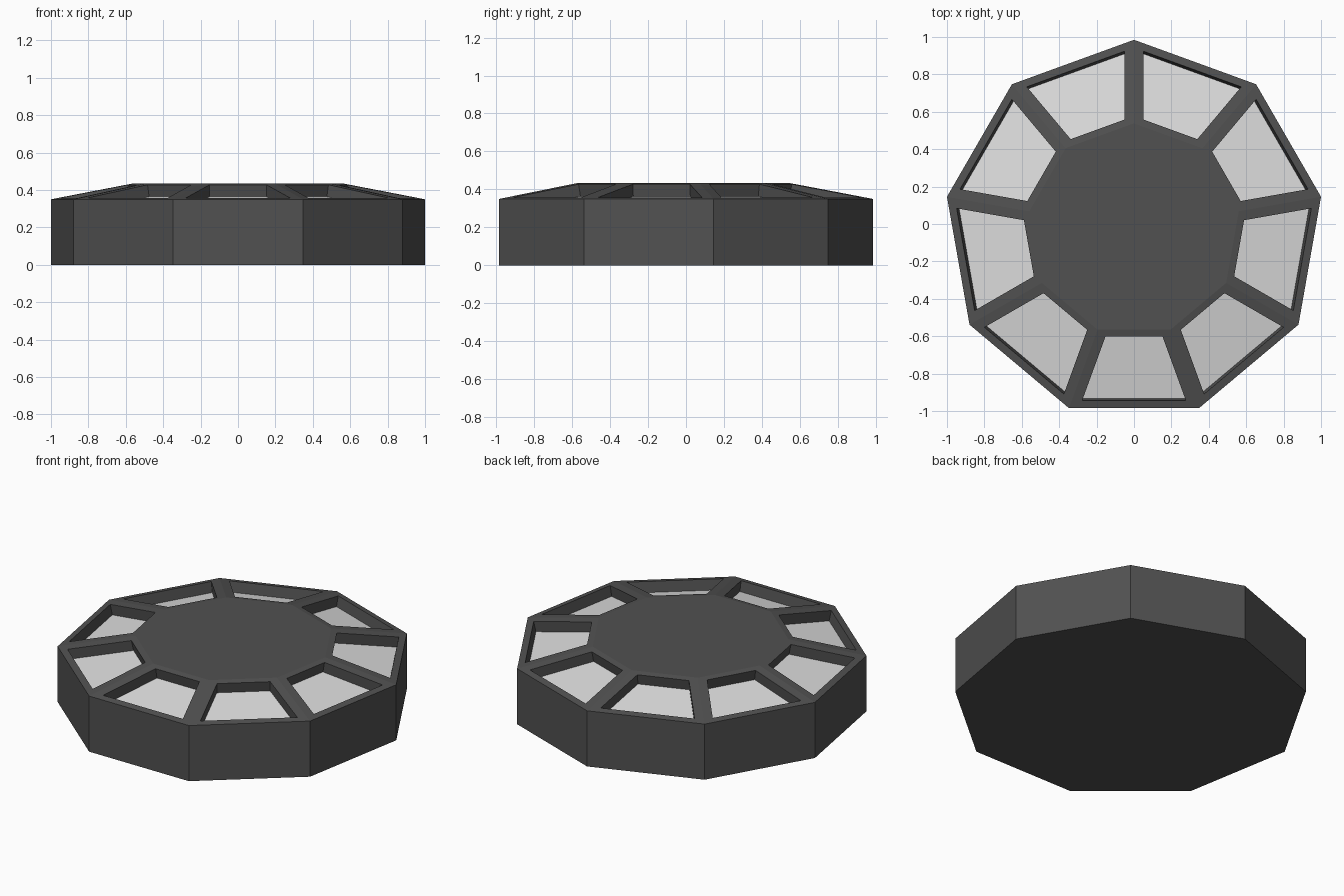
import bpy, bmesh, math
from mathutils import Vector, Matrix

if "Cube" in bpy.data.objects:
    bpy.data.objects.remove(bpy.data.objects["Cube"])

SIDES = 9
HALF = math.pi / SIDES
R_OUT, R_TOP = 1.0154, 0.569          # corner radii of the wall and the flat top
Z_WALL, Z_TOP = 0.35, 0.435
RIM_OUT, RIM_IN, BAR = 0.04, 0.036, 0.052   # frame widths around each window
DEPTH = 0.065
CENTRE_Y = -R_OUT * (1 - math.cos(HALF)) / 2


def material(name, value):
    m = bpy.data.materials.new(name)
    m.diffuse_color = (value, value, value, 1)
    m.use_nodes = True
    m.node_tree.nodes["Principled BSDF"].inputs["Base Color"].default_value = m.diffuse_color
    return m


def make_object(name, bm, mat):
    bmesh.ops.remove_doubles(bm, verts=bm.verts, dist=1e-5)
    mesh = bpy.data.meshes.new(name)
    bm.to_mesh(mesh)
    bm.free()
    mesh.materials.append(mat)
    obj = bpy.data.objects.new(name, mesh)
    bpy.context.collection.objects.link(obj)
    return obj


def add_face(bm, points):
    return bm.faces.new([bm.verts.new(p) for p in points])


charcoal = material("charcoal", 0.082)
pale_grey = material("pale grey", 0.72)

# One front sector, seen from above, with the centre at the origin
a_out, a_top = R_OUT * math.cos(HALF), R_TOP * math.cos(HALF)


def row(apothem, z, margin=0.0):
    w = apothem * math.tan(HALF) - margin / math.cos(HALF)
    return Vector((-w, -apothem, z)), Vector((w, -apothem, z))


def slope_z(apothem):
    return Z_WALL + (a_out - apothem) / (a_out - a_top) * (Z_TOP - Z_WALL)


base, wall, top = row(a_out, 0), row(a_out, Z_WALL), row(a_top, Z_TOP)
o, i = a_out - RIM_OUT, a_top + RIM_IN
low, high = row(o, slope_z(o), BAR), row(i, slope_z(i), BAR)
outer = [wall[0], wall[1], top[1], top[0]]
hole = [low[0], low[1], high[1], high[0]]
normal = (outer[1] - outer[0]).cross(outer[2] - outer[1]).normalized()
floor = [p - normal * DEPTH for p in hole]

body, panels = bmesh.new(), bmesh.new()
for k in range(SIDES):
    turn = (Matrix.Translation((0, CENTRE_Y, 0))
            @ Matrix.Rotation(2 * HALF * k, 4, 'Z'))

    def placed(points):
        return [turn @ p for p in points]

    # Outer wall, window frame and recess walls
    add_face(body, placed([base[0], base[1], wall[1], wall[0]]))
    for j in range(4):
        n = (j + 1) % 4
        add_face(body, placed([outer[j], outer[n], hole[n], hole[j]]))
        add_face(body, placed([hole[j], hole[n], floor[n], floor[j]]))
    # Sunken window panel
    add_face(panels, placed(floor))


# Flat top and underside
def ring(radius, z):
    return [Vector((radius * math.sin(HALF * (2 * k + 1)),
                    CENTRE_Y - radius * math.cos(HALF * (2 * k + 1)), z))
            for k in range(SIDES)]


add_face(body, ring(R_TOP, Z_TOP))
add_face(body, ring(R_OUT, 0)[::-1])

make_object("nine_sided_body", body, charcoal)
make_object("window_panels", panels, pale_grey)
